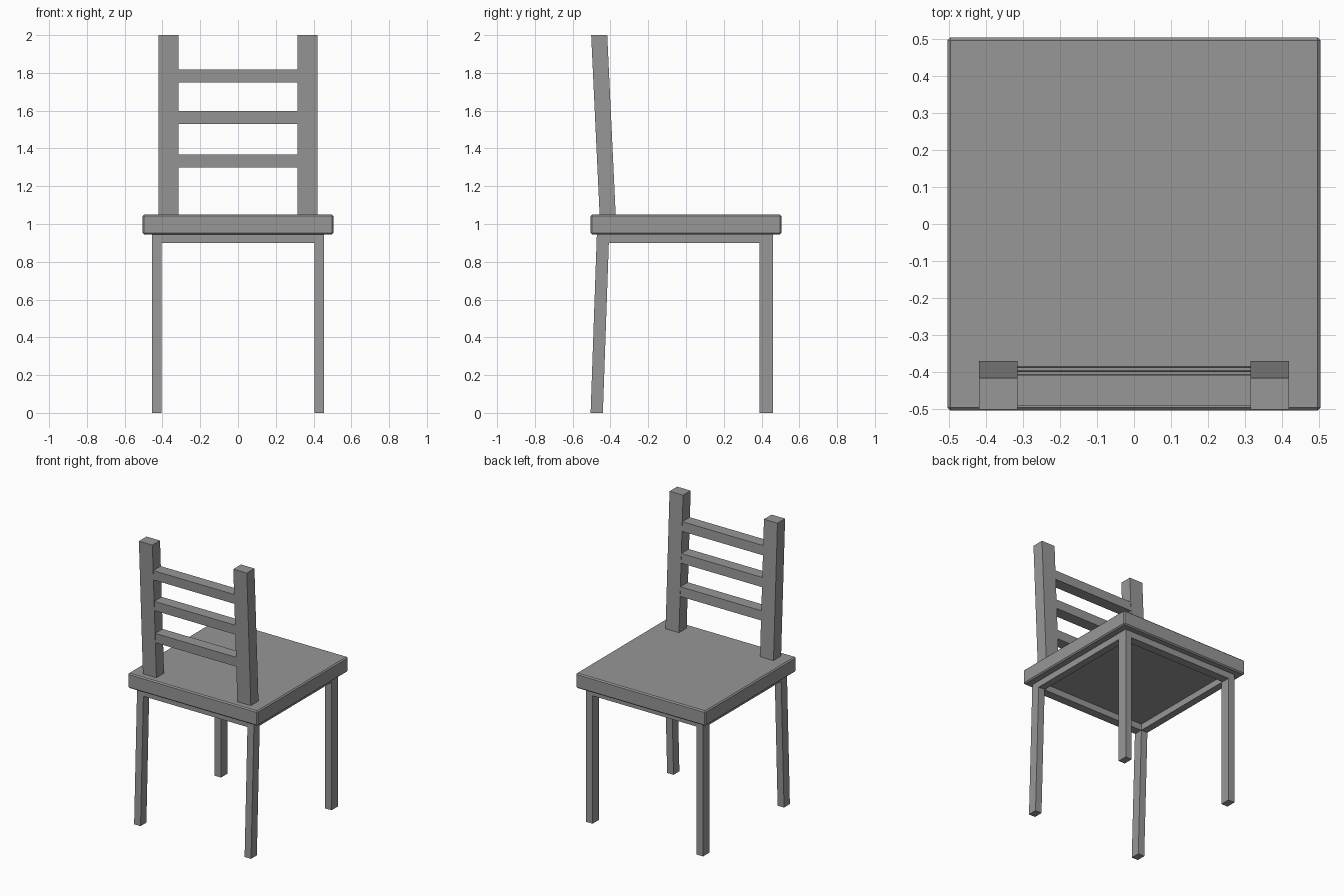
import bpy

old = bpy.data.objects.get("Cube")
if old:
    bpy.data.objects.remove(old, do_unlink=True)

grey = bpy.data.materials.new("plain grey")
grey.use_nodes = True
colour = (0.31, 0.31, 0.31, 1)
grey.diffuse_color = colour
grey.node_tree.nodes["Principled BSDF"].inputs["Base Color"].default_value = colour


def box(name, x, y, z, lean=0.0):
    """Box between (min, max) pairs; lean shifts its top along y."""
    corners = [(px, py + (lean if k else 0), pz)
               for k, pz in enumerate(z) for px in x for py in y]
    faces = [(0, 1, 3, 2), (4, 6, 7, 5), (0, 4, 5, 1),
             (2, 3, 7, 6), (0, 2, 6, 4), (1, 5, 7, 3)]
    mesh = bpy.data.meshes.new(name)
    mesh.from_pydata(corners, [], faces)
    mesh.materials.append(grey)
    obj = bpy.data.objects.new(name, mesh)
    bpy.context.collection.objects.link(obj)
    return obj


SEAT_TOP, SEAT_BOTTOM, APRON_BOTTOM = 1.05, 0.945, 0.90

# Seat slab with a narrow chamfer
seat = box("seat", (-0.505, 0.505), (-0.505, 0.505), (SEAT_BOTTOM, SEAT_TOP))
bevel = seat.modifiers.new("chamfer", 'BEVEL')
bevel.width = 0.008
bevel.segments = 1

# Legs, side aprons and back posts, mirrored left and right
BACK_SLOPE = -0.047
for side, s in (("left", 1), ("right", -1)):
    leg_x = sorted((s * 0.405, s * 0.455))
    post_x = sorted((s * 0.315, s * 0.42))
    box(f"front_leg_{side}", leg_x, (0.39, 0.46), (0, SEAT_BOTTOM))
    box(f"back_leg_{side}", leg_x, (-0.505, -0.44), (0, SEAT_BOTTOM), 0.033)
    box(f"side_apron_{side}", leg_x, (-0.42, 0.40), (APRON_BOTTOM, SEAT_BOTTOM))
    box(f"back_post_{side}", post_x, (-0.455, -0.37), (1.0, 2.0), BACK_SLOPE)

# Front and back aprons
box("front_apron", (-0.405, 0.405), (0.40, 0.46), (APRON_BOTTOM, SEAT_BOTTOM))
box("back_apron", (-0.405, 0.405), (-0.47, -0.41), (APRON_BOTTOM, SEAT_BOTTOM))

# Ladder slats, following the slope of the posts
for i, z in enumerate((1.30, 1.53, 1.75)):
    shift = BACK_SLOPE * (z - 1.0)
    box(f"back_slat_{i + 1}", (-0.315, 0.315), (-0.453 + shift, -0.371 + shift),
        (z, z + 0.067), BACK_SLOPE * 0.067)
